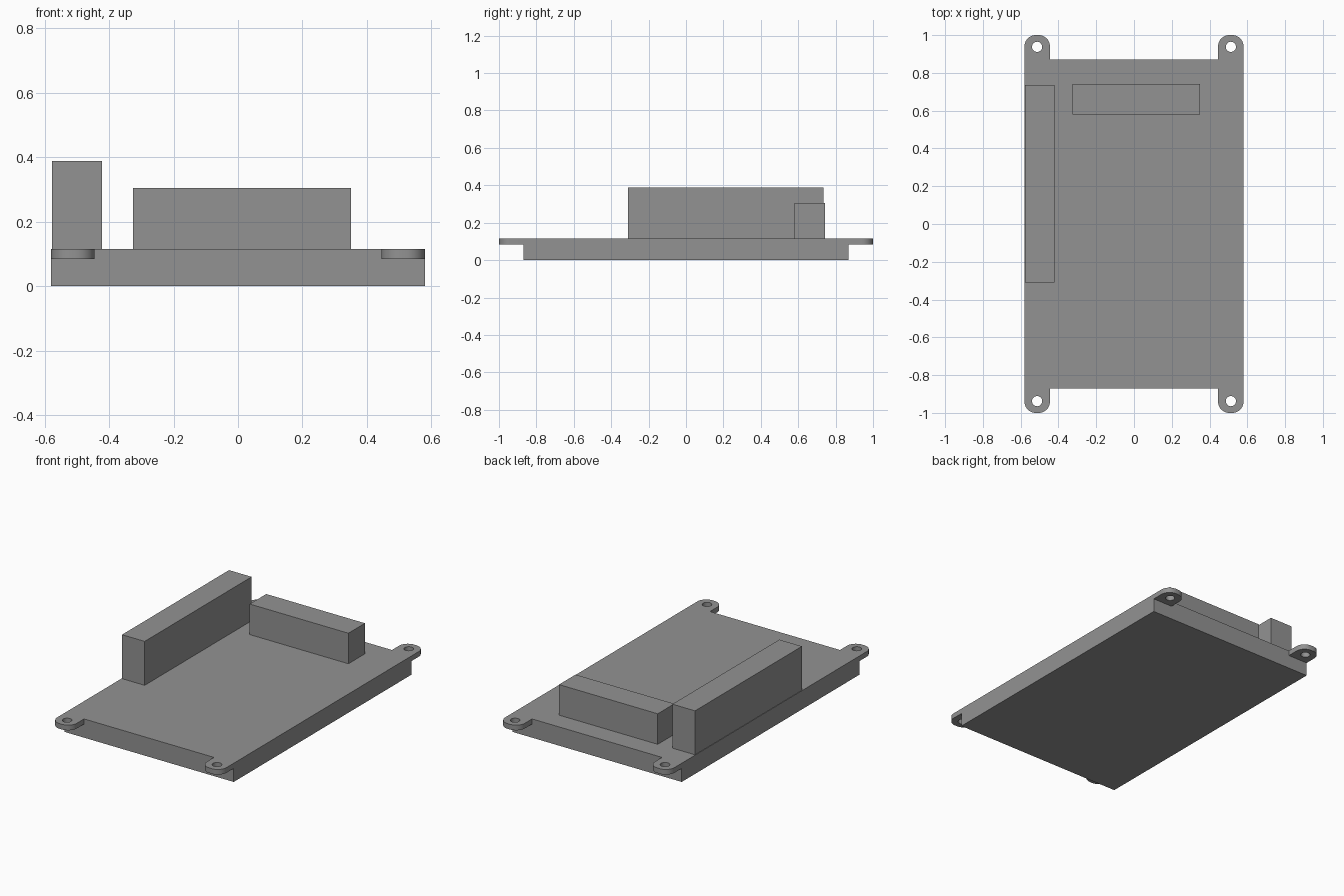
import bpy
import bmesh
from math import cos, sin, pi, radians
from mathutils import Vector

cube = bpy.data.objects.get("Cube")
if cube:
    bpy.data.objects.remove(cube, do_unlink=True)

# Single grey finish
GREY = (0.29, 0.29, 0.29, 1)
grey = bpy.data.materials.new("plain_grey")
grey.use_nodes = True
grey.diffuse_color = GREY
grey.node_tree.nodes["Principled BSDF"].inputs["Base Color"].default_value = GREY

HALF_W, HALF_L, TOP = 0.58, 0.87, 0.116
TAB_IN, TAB_BOTTOM, TAB_R = 0.445, 0.084, 0.06
HOLE_X, HOLE_Y, HOLE_R = 0.513, 0.938, 0.027


def finish(name, bm):
    bmesh.ops.recalc_face_normals(bm, faces=bm.faces)
    mesh = bpy.data.meshes.new(name)
    bm.to_mesh(mesh)
    bm.free()
    mesh.materials.append(grey)
    obj = bpy.data.objects.new(name, mesh)
    bpy.context.collection.objects.link(obj)
    return obj


def box(name, low, high):
    low, high = Vector(low), Vector(high)
    bm = bmesh.new()
    bmesh.ops.create_cube(bm, size=1)
    bmesh.ops.scale(bm, vec=high - low, verts=bm.verts)
    bmesh.ops.translate(bm, vec=(low + high) / 2, verts=bm.verts)
    return finish(name, bm)


def arc(cx, cy, r, start, end, steps):
    angles = [start + (end - start) * i / steps for i in range(steps + 1)]
    return [(cx + r * cos(a), cy + r * sin(a)) for a in angles]


def mounting_tab(name, sx, sy):
    # Round-cornered outline with a screw hole
    outline = [(TAB_IN, HALF_L), (HALF_W, HALF_L)]
    outline += arc(HALF_W - TAB_R, 1 - TAB_R, TAB_R, 0, pi / 2, 10)
    outline += arc(TAB_IN + TAB_R, 1 - TAB_R, TAB_R, pi / 2, pi, 10)
    hole = arc(HOLE_X, HOLE_Y, HOLE_R, 0, 2 * pi, 32)[:-1]
    bm = bmesh.new()
    edges = []
    for loop in (outline, hole):
        verts = [bm.verts.new((sx * x, sy * y, TAB_BOTTOM)) for x, y in loop]
        edges += [bm.edges.new((verts[i - 1], verts[i])) for i in range(len(verts))]
    bmesh.ops.triangle_fill(bm, edges=edges, use_beauty=True)
    # Thicken the flat outline
    result = bmesh.ops.extrude_face_region(bm, geom=bm.faces[:], use_keep_orig=True)
    moved = [g for g in result["geom"] if isinstance(g, bmesh.types.BMVert)]
    bmesh.ops.translate(bm, vec=(0, 0, TOP - TAB_BOTTOM), verts=moved)
    obj = finish(name, bm)
    bpy.ops.object.select_all(action="DESELECT")
    obj.select_set(True)
    bpy.context.view_layer.objects.active = obj
    bpy.ops.object.shade_smooth_by_angle(angle=radians(30))


# Base slab and the two raised connector blocks
box("base_slab", (-HALF_W, -HALF_L, 0), (HALF_W, HALF_L, TOP))
box("tall_side_block", (-0.577, -0.31, TOP), (-0.422, 0.736, 0.388))
box("rear_block", (-0.326, 0.58, TOP), (0.35, 0.742, 0.305))

# Four corner mounting tabs
for side, sx in (("left", 1), ("right", -1)):
    for end, sy in (("front", -1), ("back", 1)):
        mounting_tab(f"{end}_{side}_mounting_tab", sx, sy)
